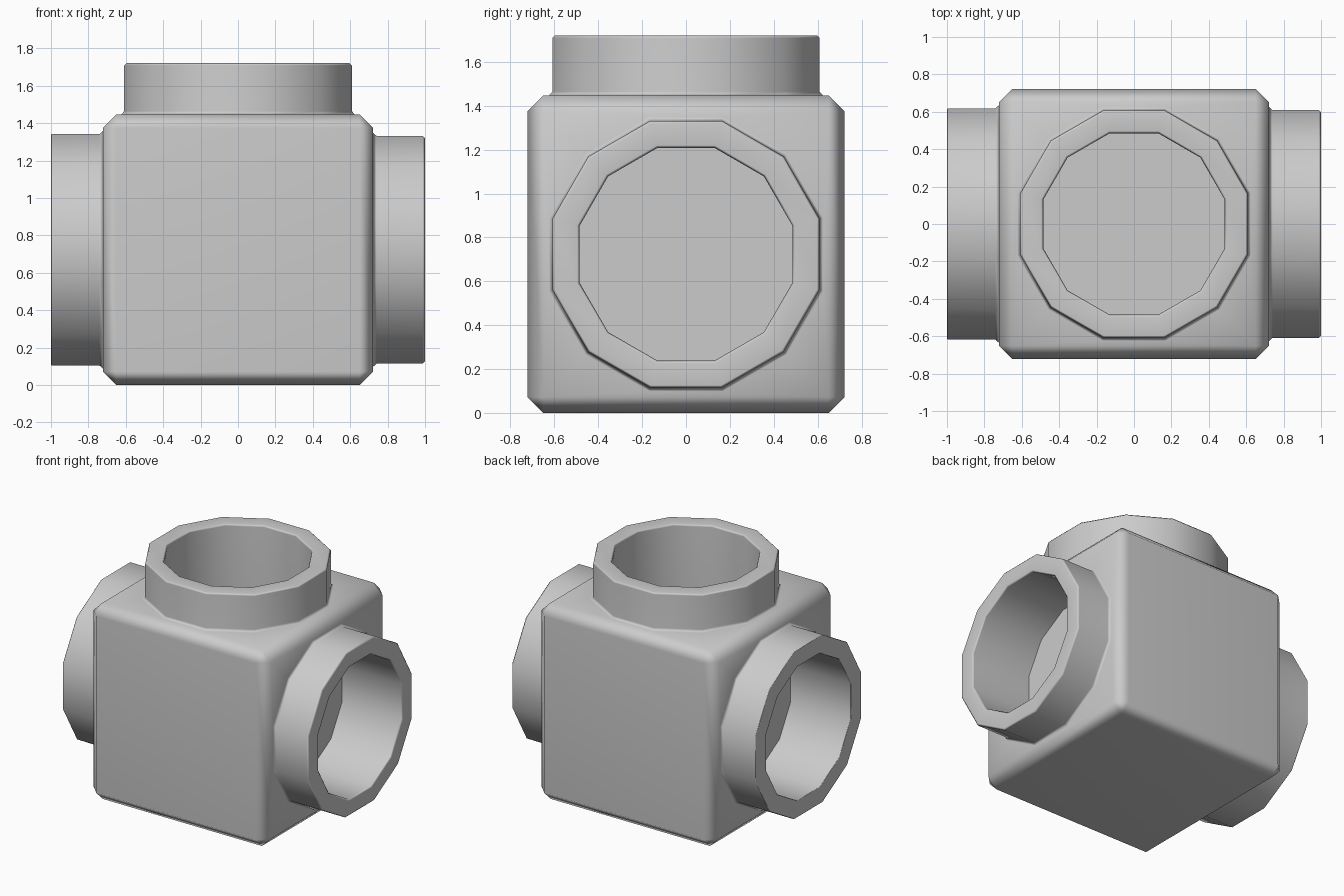
import bpy, bmesh
from math import sin, cos, pi
from mathutils import Vector

if "Cube" in bpy.data.objects:
    bpy.data.objects.remove(bpy.data.objects["Cube"])

HALF = 0.723          # half size of the box
SIDES = 12
bm = bmesh.new()

# Chamfered box body
bmesh.ops.create_cube(bm, size=2 * HALF)
bmesh.ops.bevel(bm, geom=bm.edges[:], offset=0.072, segments=1,
                profile=0.5, affect='EDGES')


def ring(axis, u, v, radius, height):
    """Twelve-sided loop of vertices with flats facing u and v."""
    verts = []
    for i in range(SIDES):
        a = 2 * pi * (i + 0.5) / SIDES
        verts.append(bm.verts.new(axis * height + (u * cos(a) + v * sin(a)) * radius))
    return verts


def socket(axis, u, v, r_out, r_in, end, rim):
    """Open a box face and grow a hollow collar with a recessed floor."""
    axis, u, v = Vector(axis), Vector(u), Vector(v)
    face = max(bm.faces, key=lambda f: f.calc_center_median().dot(axis)
               if len(f.verts) == 4 else -9)
    border = list(face.edges)
    bmesh.ops.delete(bm, geom=[face], context='FACES_ONLY')

    profile = [(r_out + 0.017, HALF), (r_out, HALF + 0.018),
               (r_out, end - rim), (r_out - rim, end),
               (r_in + rim, end), (r_in, end - rim), (r_in, end - 0.49)]
    loops = [ring(axis, u, v, r, h) for r, h in profile]
    for lo, hi in zip(loops, loops[1:]):
        for i in range(SIDES):
            j = (i + 1) % SIDES
            bm.faces.new((lo[i], lo[j], hi[j], hi[i]))
    bm.faces.new(loops[-1])

    # Fill the flat area between the square border and the collar base
    base = [bm.edges.get((loops[0][i], loops[0][(i + 1) % SIDES])) for i in range(SIDES)]
    bmesh.ops.triangle_fill(bm, edges=border + base, use_beauty=True,
                            use_dissolve=False, normal=axis)


# Right, left and top sockets
socket((1, 0, 0), (0, 1, 0), (0, 0, 1), 0.630, 0.502, 1.0, 0.012)
socket((-1, 0, 0), (0, -1, 0), (0, 0, 1), 0.640, 0.510, 1.0, 0.004)
socket((0, 0, 1), (1, 0, 0), (0, 1, 0), 0.630, 0.502, 0.998, 0.012)

bmesh.ops.recalc_face_normals(bm, faces=bm.faces[:])
bmesh.ops.translate(bm, verts=bm.verts[:], vec=(0, 0, HALF))

mesh = bpy.data.meshes.new("pipe_junction")
bm.to_mesh(mesh)
bm.free()
obj = bpy.data.objects.new("pipe_junction", mesh)
bpy.context.collection.objects.link(obj)

# Smooth walls and chamfers, crisp flat faces
bpy.context.view_layer.objects.active = obj
obj.select_set(True)
bpy.ops.object.shade_smooth_by_angle(angle=pi / 3)
weighted = obj.modifiers.new("weighted_normals", 'WEIGHTED_NORMAL')
weighted.keep_sharp = True
